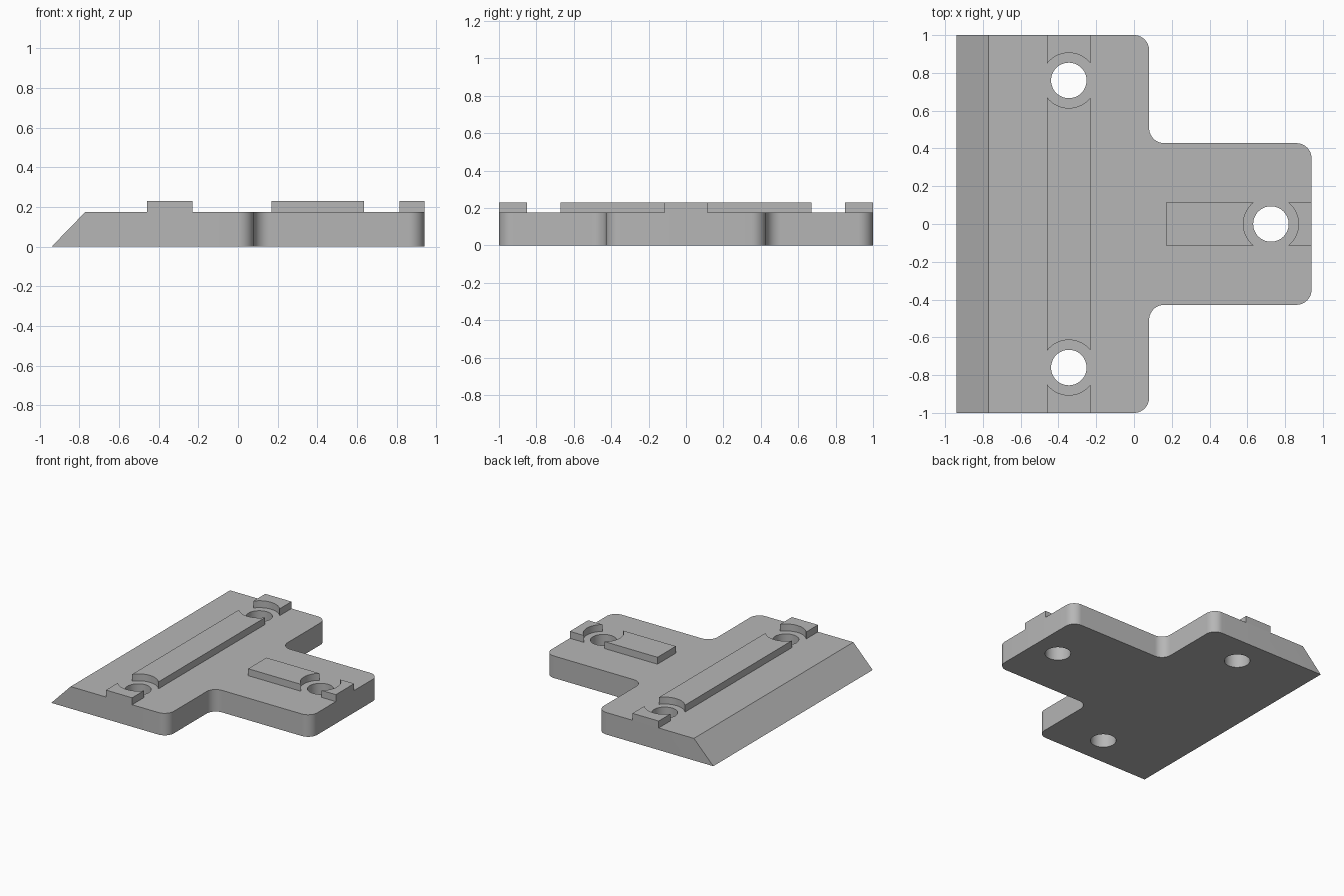
import bpy, bmesh, math
from mathutils import Vector

if "Cube" in bpy.data.objects:
    bpy.data.objects.remove(bpy.data.objects["Cube"], do_unlink=True)

PLATE_H, RAIL_H = 0.175, 0.23
FILLET = 0.08
HOLE_R, RELIEF_R = 0.094, 0.146
HOLES = [(-0.345, 0.76), (-0.345, -0.76), (0.725, 0)]

grey = bpy.data.materials.new("plain grey")
grey.use_nodes = True
grey.diffuse_color = (0.47, 0.47, 0.47, 1)
grey.node_tree.nodes["Principled BSDF"].inputs["Base Color"].default_value = grey.diffuse_color


def prism(name, outline, z0, z1, top_shift=None):
    """Extrude a flat outline; top_shift may move the top points."""
    bm = bmesh.new()
    low = [bm.verts.new((x, y, z0)) for x, y in outline]
    top = [top_shift(x, y) if top_shift else (x, y) for x, y in outline]
    high = [bm.verts.new((x, y, z1)) for x, y in top]
    bm.faces.new(low[::-1])
    bm.faces.new(high)
    n = len(low)
    for i in range(n):
        j = (i + 1) % n
        bm.faces.new((low[i], low[j], high[j], high[i]))
    bmesh.ops.recalc_face_normals(bm, faces=bm.faces)
    mesh = bpy.data.meshes.new(name)
    bm.to_mesh(mesh)
    bm.free()
    mesh.materials.append(grey)
    obj = bpy.data.objects.new(name, mesh)
    bpy.context.collection.objects.link(obj)
    return obj


def rounded(points, steps=10):
    """Round each (x, y, radius) corner with a tangent arc; right angles only."""
    out = []
    for i, (x, y, r) in enumerate(points):
        c = Vector((x, y))
        if r == 0:
            out.append((x, y))
            continue
        a = (Vector(points[i - 1][:2]) - c).normalized() * r
        b = (Vector(points[(i + 1) % len(points)][:2]) - c).normalized() * r
        for k in range(steps + 1):
            t = k / steps * math.pi / 2
            out.append(tuple(c + a * (1 - math.sin(t)) + b * (1 - math.cos(t))))
    return out


def circle(cx, cy, r, n=48):
    return [(cx + r * math.cos(2 * math.pi * i / n),
             cy + r * math.sin(2 * math.pi * i / n)) for i in range(n)]


def drill(obj, radius, centres):
    """Cut vertical round holes and bake the result into the mesh."""
    for cx, cy in centres:
        cutter = prism("cutter", circle(cx, cy, radius), -0.2, 0.5)
        cutter.hide_render = True
        mod = obj.modifiers.new("hole", 'BOOLEAN')
        mod.operation, mod.solver, mod.object = 'DIFFERENCE', 'EXACT', cutter
        bpy.context.view_layer.update()
        baked = bpy.data.meshes.new_from_object(
            obj.evaluated_get(bpy.context.evaluated_depsgraph_get()))
        obj.modifiers.clear()
        obj.data = baked
        bpy.data.objects.remove(cutter, do_unlink=True)


def rectangle(x0, x1, y0, y1):
    return [(x0, y0), (x1, y0), (x1, y1), (x0, y1)]


# T-shaped plate with rounded corners and a sloped left edge
half = [(-0.94, -1, 0), (0.08, -1, FILLET), (0.08, -0.428, FILLET), (0.94, -0.428, FILLET)]
outline = rounded(half + [(x, -y, r) for x, y, r in reversed(half)])
plate = prism("base_plate", outline, 0, PLATE_H,
              lambda x, y: (-0.77 if x < -0.9 else x, y))
drill(plate, HOLE_R, HOLES)

# Raised rails, interrupted by round reliefs around the holes
long_rail = prism("long_rail", rectangle(-0.46, -0.23, -1, 1), PLATE_H, RAIL_H)
drill(long_rail, RELIEF_R, HOLES[:2])
short_rail = prism("short_rail", rectangle(0.17, 0.94, -0.115, 0.115), PLATE_H, RAIL_H)
drill(short_rail, RELIEF_R, HOLES[2:])

# Smooth the round walls, keep the edges sharp
bpy.ops.object.select_all(action='DESELECT')
for obj in (plate, long_rail, short_rail):
    obj.select_set(True)
bpy.context.view_layer.objects.active = plate
bpy.ops.object.shade_smooth_by_angle(angle=math.radians(30))
